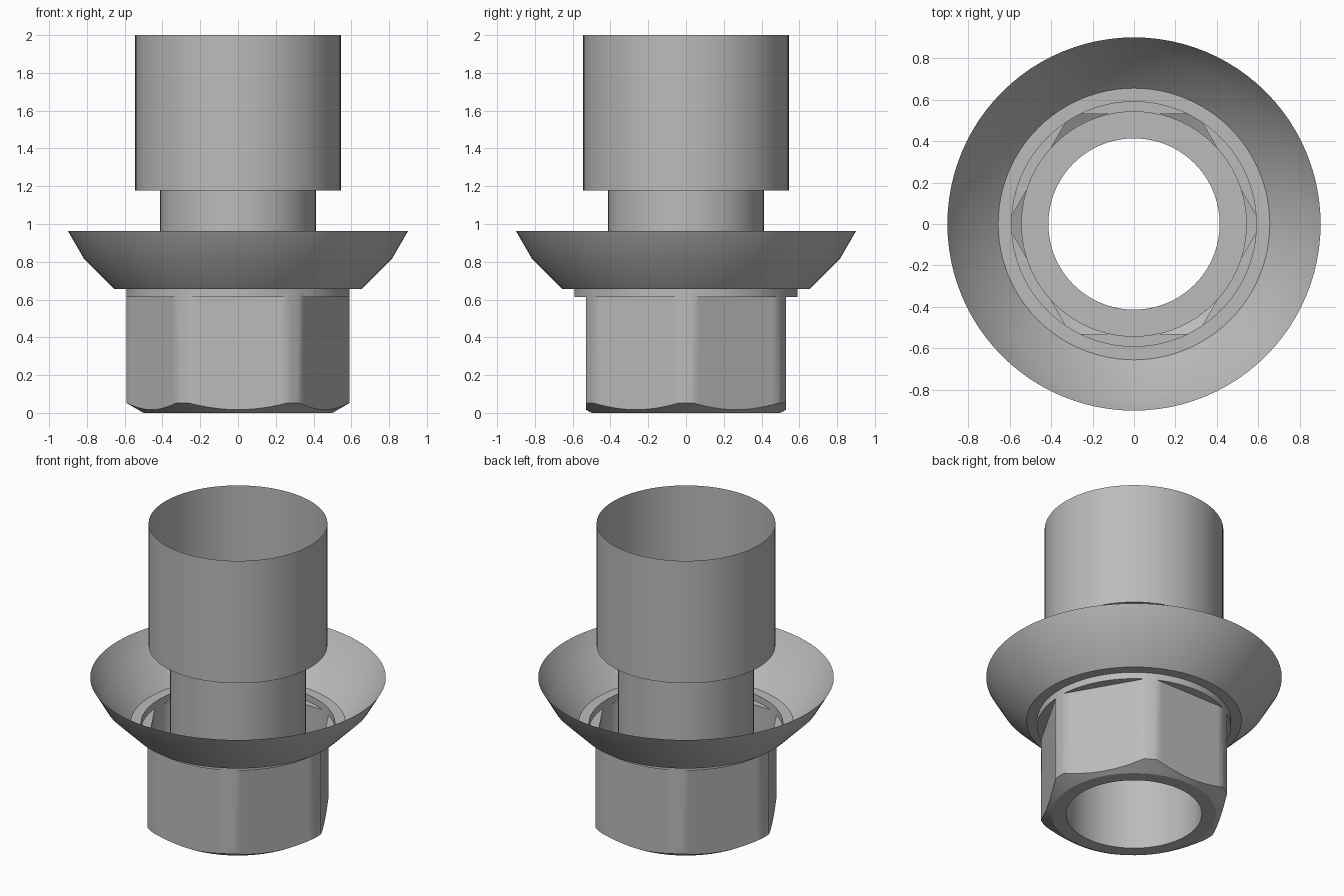
import bpy, bmesh
from math import cos, sin, radians, acos, degrees

cube = bpy.data.objects.get("Cube")
if cube:
    bpy.data.objects.remove(cube, do_unlink=True)

metal = bpy.data.materials.new("grey metal")
metal.use_nodes = True
GREY = (0.5, 0.5, 0.5, 1)
metal.diffuse_color = GREY
metal.node_tree.nodes["Principled BSDF"].inputs["Base Color"].default_value = GREY

SEGMENTS = 96
FLAT, ROUND = 0.53, 0.59          # hexagon apothem and the cylinder trimming its corners
FOOT, CHAMFER = 0.50, 0.052       # base radius and chamfer height


def skin(name, rings):
    """Bridge a list of closed point rings into an open surface."""
    bm = bmesh.new()
    loops = [[bm.verts.new(p) for p in ring] for ring in rings]
    n = len(loops[0])
    for low, high in zip(loops, loops[1:]):
        for i in range(n):
            j = (i + 1) % n
            bm.faces.new((low[i], low[j], high[j], high[i]))
    bmesh.ops.remove_doubles(bm, verts=bm.verts, dist=0.0001)
    mesh = bpy.data.meshes.new(name)
    bm.to_mesh(mesh)
    bm.free()
    mesh.materials.append(metal)
    obj = bpy.data.objects.new(name, mesh)
    bpy.context.collection.objects.link(obj)
    bpy.ops.object.select_all(action="DESELECT")
    obj.select_set(True)
    bpy.context.view_layer.objects.active = obj
    bpy.ops.object.shade_smooth_by_angle(angle=radians(30))
    return obj


def circle(radius, z, angles):
    return [(radius * cos(a), radius * sin(a), z) for a in angles]


def lathe(name, profile):
    angles = [radians(360 * i / SEGMENTS) for i in range(SEGMENTS)]
    return skin(name, [circle(r, z, angles) for r, z in profile])


# Stepped sleeve: narrow bore below, wide open tube above
lathe("stepped_sleeve", [(0.413, 0), (0.413, 1.178), (0.544, 1.178), (0.544, 2)])

# Flared dish with a flat inner ledge
lathe("flared_dish", [(ROUND, 0.657), (0.655, 0.657), (0.818, 0.82), (0.9, 0.963)])

# Hexagonal nut body: flats with rounded corners, chamfered foot and round collar
half = degrees(acos(FLAT / ROUND))
angles, radii = [], []
for side in range(6):
    middle = 30 + 60 * side
    offsets = [-half + 2 * half * i / 16 for i in range(17)]
    offsets += [half + (60 - 2 * half) * i / 4 for i in range(1, 4)]
    for off in offsets:
        angles.append(radians(middle + off))
        radii.append(FLAT / cos(radians(off)) if off <= half else ROUND)


def hexagon(height):
    return [(r * cos(a), r * sin(a), height(r)) for r, a in zip(radii, angles)]


skin("hex_body", [
    circle(0.413, 0, angles),
    circle(FOOT, 0, angles),
    hexagon(lambda r: CHAMFER * (r - FOOT) / (ROUND - FOOT)),
    hexagon(lambda r: 0.613),
    circle(ROUND, 0.613, angles),
    circle(ROUND, 0.657, angles),
])
